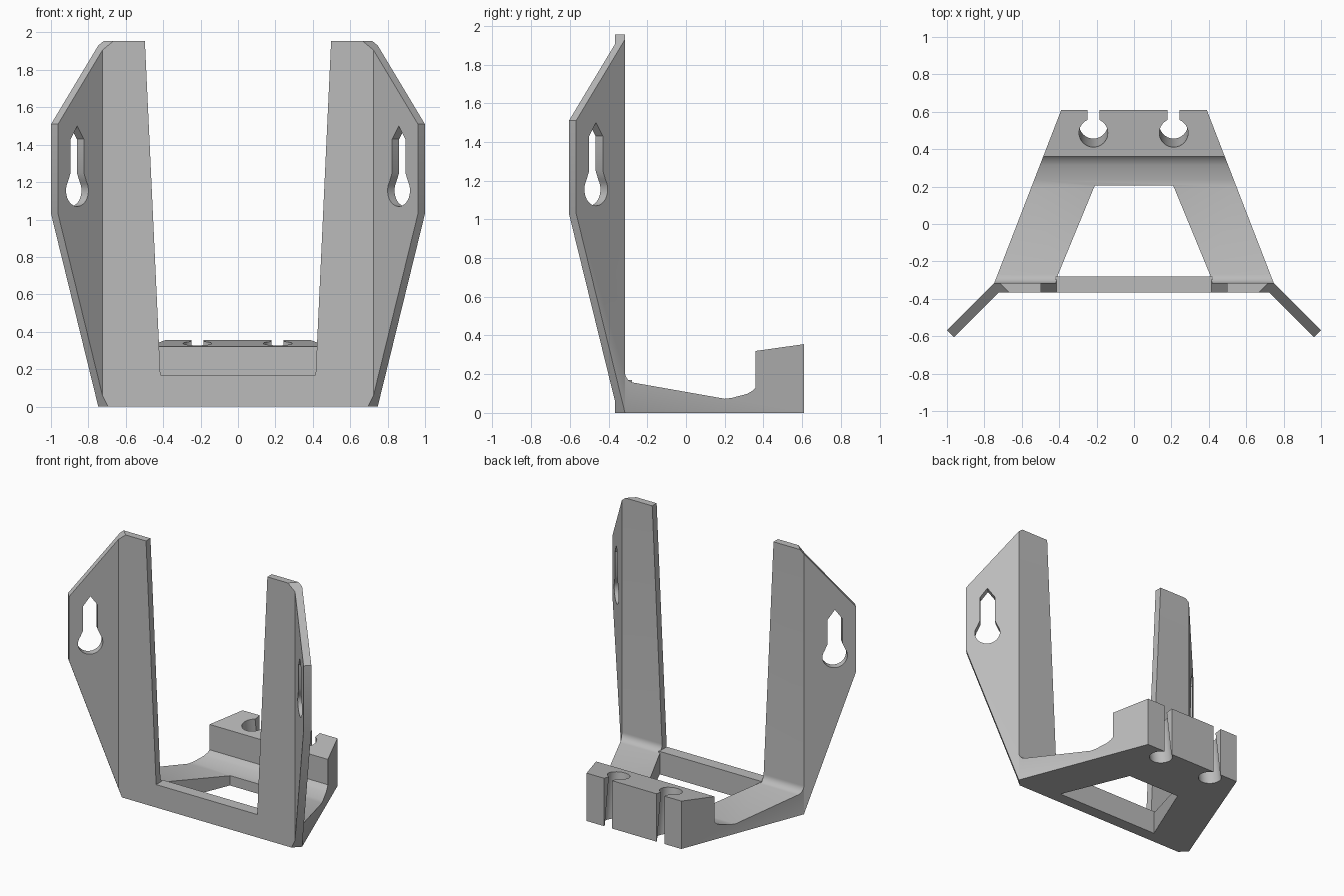
import bpy, bmesh, math
from mathutils import Vector

if "Cube" in bpy.data.objects:
    bpy.data.objects.remove(bpy.data.objects["Cube"], do_unlink=True)

X, Y, Z = Vector((1, 0, 0)), Vector((0, 1, 0)), Vector((0, 0, 1))
HEIGHT = 1.955
S = math.sqrt(0.5)


def prism(name, pts, u, v, w, lo, hi, origin=(0, 0, 0)):
    """Extrude a 2D outline given in axes u, v along w from lo to hi."""
    o = Vector(origin)
    bm = bmesh.new()
    verts = [bm.verts.new(o + u * a + v * b + w * lo) for a, b in pts]
    face = bm.faces.new(verts)
    ext = bmesh.ops.extrude_face_region(bm, geom=[face])
    moved = [g for g in ext["geom"] if isinstance(g, bmesh.types.BMVert)]
    bmesh.ops.translate(bm, vec=w * (hi - lo), verts=moved)
    bmesh.ops.recalc_face_normals(bm, faces=bm.faces)
    mesh = bpy.data.meshes.new(name)
    bm.to_mesh(mesh)
    bm.free()
    obj = bpy.data.objects.new(name, mesh)
    bpy.context.collection.objects.link(obj)
    return obj


def combine(target, other, operation):
    """Apply a boolean to target and discard the other object."""
    bpy.context.view_layer.objects.active = target
    mod = target.modifiers.new("Boolean", "BOOLEAN")
    mod.operation = operation
    mod.solver = "EXACT"
    mod.object = other
    bpy.ops.object.modifier_apply(modifier=mod.name)
    bpy.data.objects.remove(other, do_unlink=True)


def mirrored(pts):
    return pts + [(-a, b) for a, b in reversed(pts)]


# Front plate with two wings folded forward at 45 degrees
fold = Vector((0.747, -0.315))
tip = fold + Vector((S, -S)) * 0.357
half = [(0.725, -0.367), tuple(tip + Vector((-S, -S)) * 0.053), tuple(tip), tuple(fold)]
bracket = prism("mounting_bracket", mirrored(half), X, Y, Z, 0, HEIGHT)

# Keyhole outline: round bottom, straight neck, pointed top
keyhole = [(0.05, 1.25), (0.05, 1.43), (0, 1.5), (-0.05, 1.43), (-0.05, 1.25)]
for i in range(25):
    t = math.radians(145 + 250 * i / 24)
    keyhole.append((0.085 * math.cos(t), 1.155 + 0.085 * math.sin(t)))
keyhole = [(a + 0.212, b) for a, b in keyhole]

upper_cut = [(-0.1, 2.048), (0.357, 1.51), (0.6, 1.51), (0.6, 2.048)]
lower_cut = [(-0.1, -0.289), (0.357, 1.03), (0.6, 1.03), (0.6, -0.289)]

# Taper both wings and pierce the keyholes
for side in (1, -1):
    along = Vector((S * side, -S, 0))
    normal = Vector((-S * side, -S, 0))
    corner = (fold.x * side, fold.y, 0)
    for outline in (upper_cut, lower_cut, keyhole):
        combine(bracket, prism("wing_cutter", outline, along, Z, normal, -0.12, 0.2, corner),
                "DIFFERENCE")

# Base shelf: side profile trimmed to a tapering plan
fillet = []
for i in range(9):
    t = math.radians(180 + 81 * i / 8)
    fillet.append((-0.26 + 0.055 * math.cos(t), 0.21 + 0.055 * math.sin(t)))
profile = [(-0.345, 0), (-0.345, 0.21)] + fillet + [
    (0.2, 0.073), (0.235, 0.077), (0.315, 0.098), (0.345, 0.115), (0.36, 0.132),
    (0.36, 0.32), (0.61, 0.355), (0.61, 0)]
base = prism("base_shelf", profile, Y, Z, X, -0.8, 0.8)
plan = mirrored([(0.7, -0.35), (0.747, -0.315), (0.385, 0.62)])
combine(base, prism("plan_trim", plan, X, Y, Z, -0.1, 0.5), "INTERSECT")
combine(bracket, base, "UNION")

# Gap between the uprights and the window through the base
gap = mirrored([(0.415, 0.17), (0.5, 2.0)])
combine(bracket, prism("gap_cutter", gap, X, Z, Y, -0.5, -0.28), "DIFFERENCE")
window = mirrored([(0.41, -0.28), (0.21, 0.205)])
combine(bracket, prism("window_cutter", window, X, Y, Z, -0.1, 0.5), "DIFFERENCE")

# Flat front rail under the gap
rail = mirrored([(0.42, -0.367), (0.42, -0.28)])
combine(bracket, prism("front_rail", rail, X, Y, Z, 0, 0.17), "UNION")

# Tilted round holes with open slots at the back
tilt = Vector((0, -0.14, 1)).normalized()
circle = [(0.077 * math.cos(math.tau * i / 32), 0.077 * math.sin(math.tau * i / 32))
          for i in range(32)]
for x in (-0.217, 0.212):
    combine(bracket, prism("hole_cutter", circle, X, tilt.cross(X), tilt, -0.5, 0.2,
                           (x, 0.487, 0.338)), "DIFFERENCE")
    slot = [(x - 0.032, 0.5), (x + 0.032, 0.5), (x + 0.032, 0.7), (x - 0.032, 0.7)]
    combine(bracket, prism("slot_cutter", slot, X, Y, Z, -0.1, 0.5), "DIFFERENCE")

# Plain grey finish
grey = bpy.data.materials.new("plain_grey")
grey.use_nodes = True
colour = (0.5, 0.5, 0.5, 1)
grey.diffuse_color = colour
grey.node_tree.nodes["Principled BSDF"].inputs["Base Color"].default_value = colour
bracket.data.materials.clear()
bracket.data.materials.append(grey)

# Smooth the curved walls, keep the edges crisp
bpy.ops.object.select_all(action="DESELECT")
bracket.select_set(True)
bpy.context.view_layer.objects.active = bracket
bpy.ops.object.shade_smooth_by_angle(angle=math.radians(25))
